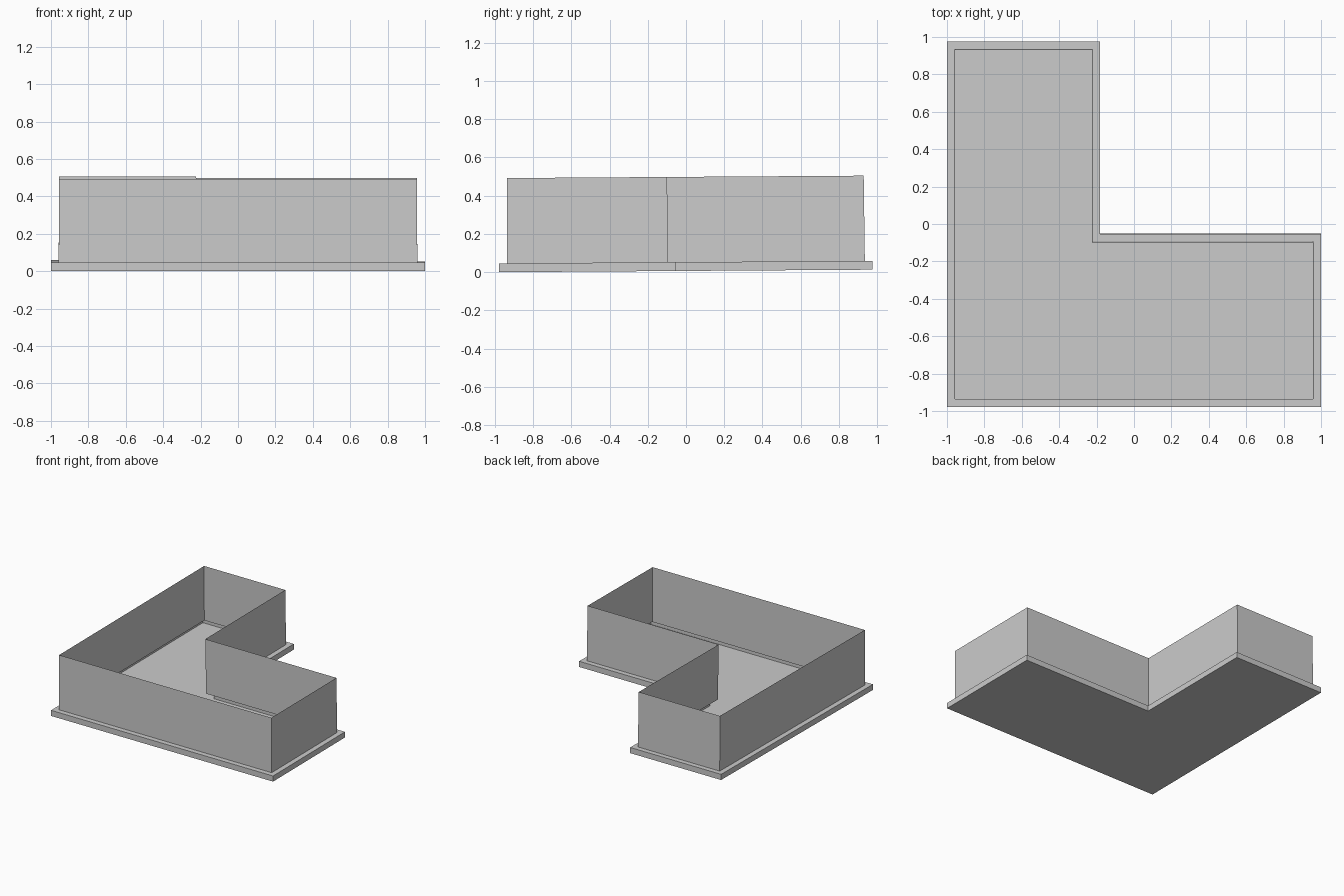
import bpy
import bmesh
from mathutils import Matrix, Vector

cube = bpy.data.objects.get("Cube")
if cube:
    bpy.data.objects.remove(cube, do_unlink=True)

SLAB_H = 0.046      # height of the base rim
WALL_TOP = 0.492    # top of the walls
LEDGE = 0.041       # width of the ledge outside the walls
TAPER = 0.003       # inward lean of the walls

# Slight rise towards the back, hinged on the front bottom edge
hinge = Vector((0, -0.977, 0))
TILT = (Matrix.Translation(hinge) @ Matrix.Rotation(0.0067, 4, 'X')
        @ Matrix.Translation(-hinge))

grey = bpy.data.materials.new("light_grey")
grey.use_nodes = True
colour = (0.6, 0.6, 0.6, 1)
grey.diffuse_color = colour
grey.node_tree.nodes["Principled BSDF"].inputs["Base Color"].default_value = colour


def outline(inset, z):
    """L-shaped loop, counter-clockwise from above, moved inward by inset."""
    west, south = -1 + inset, -0.977 + inset
    east, north = 1 - inset, 0.977 - inset
    notch_x, notch_y = -0.181 - inset, -0.052 - inset
    return [Vector(p + (z,)) for p in (
        (west, south), (east, south), (east, notch_y),
        (notch_x, notch_y), (notch_x, north), (west, north))]


def build(name, loops, floor=False):
    """Skin consecutive loops with quads; optionally close the first one."""
    bm = bmesh.new()
    rings = [[bm.verts.new(TILT @ p) for p in loop] for loop in loops]
    for low, high in zip(rings, rings[1:]):
        n = len(low)
        for i in range(n):
            j = (i + 1) % n
            bm.faces.new((low[i], low[j], high[j], high[i]))
    if floor:
        bm.faces.new(rings[0][::-1])
    mesh = bpy.data.meshes.new(name)
    bm.to_mesh(mesh)
    bm.free()
    mesh.materials.append(grey)
    obj = bpy.data.objects.new(name, mesh)
    bpy.context.collection.objects.link(obj)
    return obj


# Hollow base: floor, outer rim and ledge
build("base", [outline(0, 0), outline(0, SLAB_H), outline(LEDGE, SLAB_H)], floor=True)

# Thin open-topped walls
build("walls", [outline(LEDGE, SLAB_H), outline(LEDGE + TAPER, WALL_TOP)])
